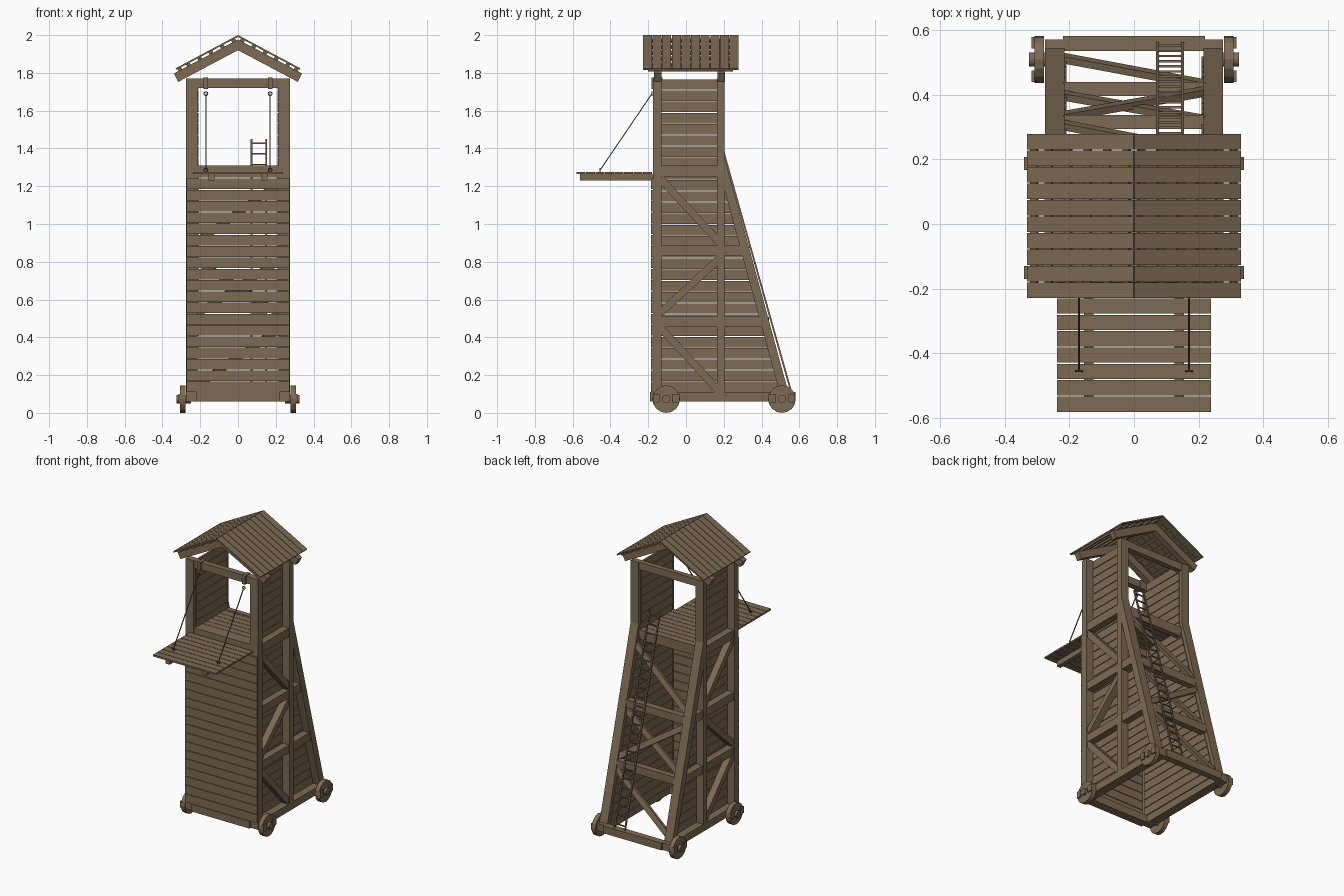
import bpy, bmesh, math
from mathutils import Vector, Matrix

if "Cube" in bpy.data.objects:
    bpy.data.objects.remove(bpy.data.objects["Cube"])

wood = bpy.data.materials.new("weathered_wood")
wood.diffuse_color = (0.205, 0.145, 0.088, 1)
wood.use_nodes = True
wood.node_tree.nodes["Principled BSDF"].inputs["Base Color"].default_value = wood.diffuse_color
dark = bpy.data.materials.new("dark_rope")
dark.diffuse_color = (0.12, 0.085, 0.052, 1)
dark.use_nodes = True
dark.node_tree.nodes["Principled BSDF"].inputs["Base Color"].default_value = dark.diffuse_color


def finish(name, bm, mat=wood):
    bmesh.ops.recalc_face_normals(bm, faces=bm.faces)
    me = bpy.data.meshes.new(name)
    bm.to_mesh(me)
    bm.free()
    ob = bpy.data.objects.new(name, me)
    me.materials.append(mat)
    bpy.context.collection.objects.link(ob)
    return ob


def add_box(bm, x0, x1, y0, y1, z0, z1):
    m = Matrix.Translation(((x0 + x1) / 2, (y0 + y1) / 2, (z0 + z1) / 2))
    bmesh.ops.create_cube(bm, size=1, matrix=m @ Matrix.Diagonal((x1 - x0, y1 - y0, z1 - z0, 1)))


def box(name, *d):
    bm = bmesh.new()
    add_box(bm, *d)
    return finish(name, bm)


def add_beam(bm, a, b, w, h, side):
    """Box from a to b; w is measured along side, h across it."""
    a, b = Vector(a), Vector(b)
    d = (b - a).normalized()
    s = Vector(side)
    s = (s - d * s.dot(d)).normalized()
    n = d.cross(s)
    m = Matrix((s, n, d)).transposed().to_4x4()
    m.translation = (a + b) / 2
    bmesh.ops.create_cube(bm, size=1, matrix=m @ Matrix.Diagonal((w, h, (b - a).length, 1)))


def beam(name, a, b, w, h, side=(1, 0, 0), mat=wood):
    bm = bmesh.new()
    add_beam(bm, a, b, w, h, side)
    return finish(name, bm, mat)


def extrude_yz(bm, pts, x0, x1):
    f = bm.faces.new([bm.verts.new((x0, y, z)) for y, z in pts])
    r = bmesh.ops.extrude_face_region(bm, geom=[f])
    bmesh.ops.translate(bm, verts=[v for v in r["geom"] if isinstance(v, bmesh.types.BMVert)],
                        vec=(x1 - x0, 0, 0))


def slant(z):
    """Outer y of the sloping rear post at height z."""
    return 0.205 + 0.345 * (1.35 - z) / 1.27


for s, side in ((1, "right"), (-1, "left")):
    X = sorted((s * 0.215, s * 0.275))
    XB = sorted((s * 0.22, s * 0.27))
    # upright and sloping posts
    box(side + "_front_post", *X, -0.175, -0.13, 0.06, 1.77)
    box(side + "_middle_post", *X, 0.165, 0.205, 0.06, 1.77)
    bm = bmesh.new()
    extrude_yz(bm, [(0.205, 1.35), (slant(0.07), 0.07), (slant(0.07) - 0.047, 0.07), (0.205, 1.175)], *X)
    finish(side + "_sloping_post", bm)
    # side rails
    box(side + "_base_rail", *X, -0.175, 0.57, 0.06, 0.11)
    box(side + "_low_rail", *XB, -0.14, slant(0.48) - 0.02, 0.455, 0.51)
    box(side + "_mid_rail", *XB, -0.14, slant(0.86) - 0.02, 0.83, 0.885)
    box(side + "_platform_rail", *XB, -0.14, 0.2, 1.25, 1.31)
    # side diagonal braces
    for i, (za, zb) in enumerate(((1.24, 0.90), (0.53, 0.82), (0.45, 0.11))):
        beam(f"{side}_side_brace_{i}", (s * 0.245, -0.135, za), (s * 0.245, 0.18, zb), 0.045, 0.04)
    # recessed side planking, cut to follow the slope
    bm = bmesh.new()
    for i in range(28):
        z0 = 0.11 + i * 0.0593
        z1 = z0 + 0.055
        ya, yb = [max(0.185, slant(z) - 0.025) if z < 1.3 else 0.185 for z in (z0, z1)]
        extrude_yz(bm, [(-0.15, z0), (ya, z0), (yb, z1), (-0.15, z1)], *sorted((s * 0.209, s * 0.222)))
    finish(side + "_side_planks", bm)

    # wheels with hub and cleats
    for y, end in ((-0.105, "front"), (0.508, "rear")):
        bm = bmesh.new()
        for r, a, b in ((0.073, 0.278, 0.308), (0.022, 0.25, 0.325)):
            m = Matrix.Translation((s * (a + b) / 2, y, 0.073)) @ Matrix.Rotation(math.pi / 2, 4, 'Y')
            bmesh.ops.create_cone(bm, cap_ends=True, segments=16, radius1=r, radius2=r, depth=b - a, matrix=m)
        for dy in (-0.052, 0.052):
            add_box(bm, *sorted((s * 0.3, s * 0.316)), y + dy - 0.018, y + dy + 0.018, 0.055, 0.1)
        finish(f"{side}_{end}_wheel", bm)

    # suspension rope with rings and bracket
    rx = s * 0.17
    top, low = (rx, -0.18, 1.69), (rx, -0.455, 1.285)
    beam(side + "_ramp_rope", top, low, 0.005, 0.005, mat=dark)
    box(side + "_rope_bracket", rx - 0.012, rx + 0.012, -0.183, -0.125, 1.715, 1.775)
    for p, nm in ((top, "upper"), (low, "lower")):
        bpy.ops.mesh.primitive_torus_add(major_radius=0.01, minor_radius=0.003, major_segments=10,
                                         minor_segments=5, location=p, rotation=(math.pi / 2, 0, 0))
        ob = bpy.context.object
        ob.name = f"{side}_{nm}_ring"
        ob.data.materials.append(dark)

    # roof boards running down the slope, over purlins
    k = 0.175 / 0.33
    up = Vector((s * k, 0, 1)).normalized()
    bm = bmesh.new()
    for i in range(10):
        y = -0.23 + 0.051 * (i + 0.5)
        add_beam(bm, Vector((s * 0.002, y, 2.0)) - up * 0.005, Vector((s * 0.33, y, 1.825)) - up * 0.005,
                 0.0475, 0.009, (0, 1, 0))
    finish(side + "_roof_boards", bm)
    bm = bmesh.new()
    for x in (0.03, 0.09, 0.15, 0.21, 0.27, 0.315):
        p = Vector((s * x, 0, 2.0 - k * x)) - up * 0.0155
        add_beam(bm, p + Vector((0, -0.2, 0)), p + Vector((0, 0.25, 0)), 0.022, 0.014, (s, 0, -k))
    finish(side + "_roof_purlins", bm)
    # rafters
    for y, end in ((-0.15, "front"), (0.187, "rear")):
        beam(f"{side}_{end}_rafter", Vector((0, y, 1.978)) - up * 0.026,
             Vector((s * 0.34, y, 1.978 - k * 0.34)) - up * 0.026, 0.04, 0.05, (0, 1, 0))

# cross beams, front and middle frames
for y0, y1, n in ((-0.17, -0.13, "front"), (0.165, 0.2, "middle")):
    box(n + "_top_beam", -0.22, 0.22, y0, y1, 1.72, 1.77)
    box(n + "_platform_beam", -0.22, 0.22, y0, y1, 1.245, 1.31)
box("front_base_beam", -0.22, 0.22, -0.19, -0.13, 0.06, 0.11)

# rear cross beams and braces on the slope
box("rear_base_beam", -0.22, 0.22, 0.535, 0.58, 0.06, 0.11)
for z, n in ((0.48, "low"), (0.855, "mid")):
    y = slant(z) - 0.024
    box(f"rear_{n}_beam", -0.22, 0.22, y - 0.022, y + 0.022, z - 0.027, z + 0.027)
for i, (zl, zr) in enumerate(((0.14, 0.45), (0.81, 0.52), (0.52, 0.81), (0.9, 1.22))):
    yl, yr = slant(zl) - 0.02 - 0.012 * (i == 2), slant(zr) - 0.02 - 0.012 * (i == 2)
    beam(f"rear_brace_{i}", (-0.225, yl, zl), (0.225, yr, zr), 0.022, 0.038, (0, 1, 0.27))

# front planking
bm = bmesh.new()
for i in range(19):
    z = 0.11 + i * 0.0597
    add_box(bm, -0.272, 0.272, -0.185, -0.173, z, z + 0.056)
finish("front_planks", bm)

# platform floor
bm = bmesh.new()
for i in range(7):
    y = -0.13 + i * 0.047
    add_box(bm, -0.215, 0.215, y, y + 0.044, 1.29, 1.308)
finish("platform_floor", bm)

# drop ramp
bm = bmesh.new()
for i in range(8):
    y = -0.58 + i * 0.0505
    add_box(bm, -0.238, 0.238, y, y + 0.047, 1.265, 1.276)
finish("ramp_planks", bm)
for x in (-0.14, 0.14):
    box("ramp_joist", x - 0.015, x + 0.015, -0.56, -0.17, 1.23, 1.266)

# ladder leaning on the rear frame
foot, head = Vector((0, 0.56, 0.1)), Vector((0, 0.18, 1.45))
bm = bmesh.new()
for x in (0.072, 0.15):
    o = Vector((x, 0, 0))
    add_beam(bm, foot + o, head + o, 0.009, 0.009, (1, 0, 0))
for i in range(24):
    p = foot.lerp(head, (i + 0.6) / 24)
    add_beam(bm, p + Vector((0.07, 0, 0)), p + Vector((0.152, 0, 0)), 0.007, 0.007, (0, 0, 1))
finish("ladder", bm)
